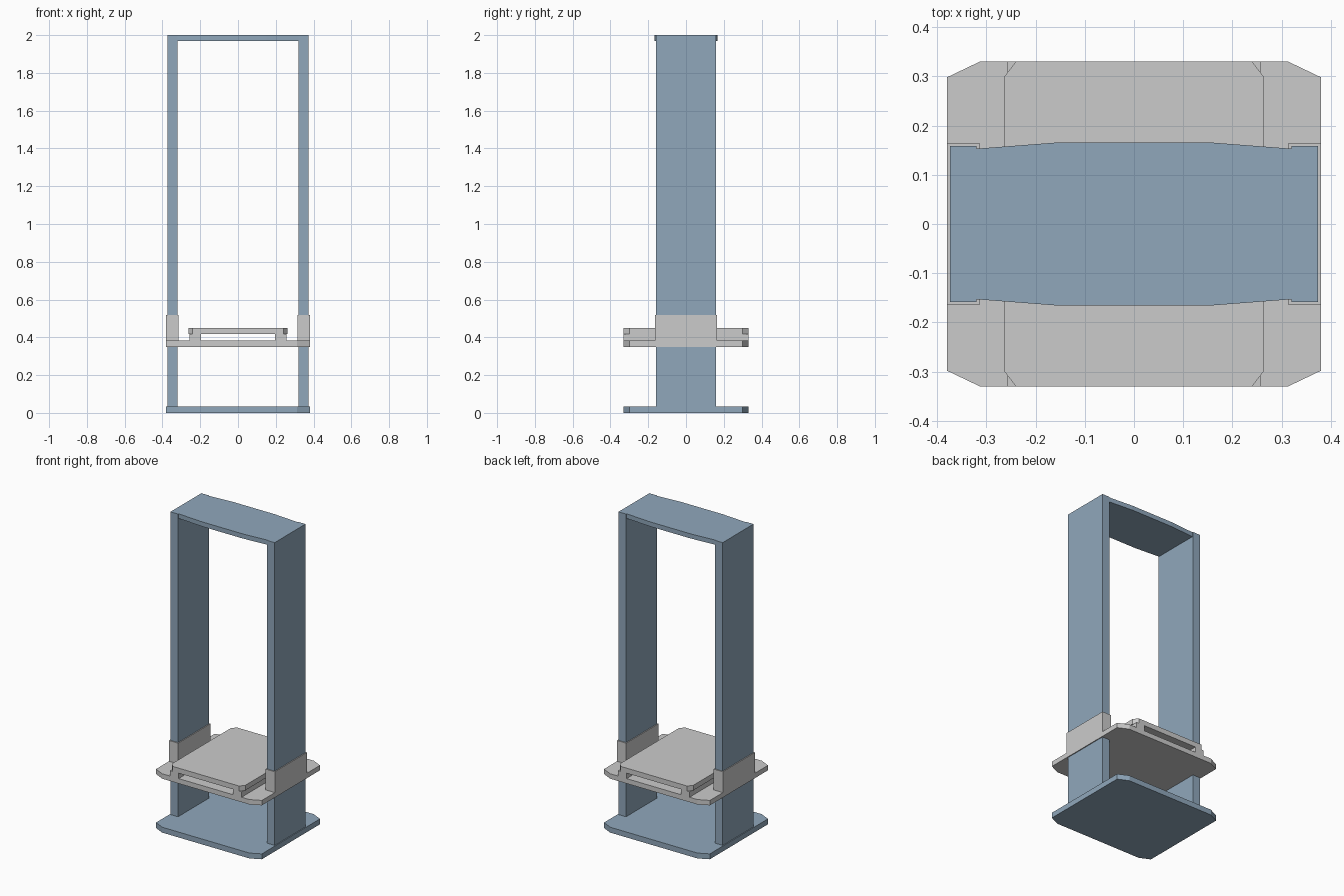
import bpy, bmesh

if "Cube" in bpy.data.objects:
    bpy.data.objects.remove(bpy.data.objects["Cube"])

steel = bpy.data.materials.new("blue_grey_steel")
steel.diffuse_color = (0.28, 0.39, 0.5, 1)
steel.use_nodes = True
steel.node_tree.nodes["Principled BSDF"].inputs["Base Color"].default_value = steel.diffuse_color


def prism(name, outline, z0, z1, mat=None):
    """Extrude a flat outline (x, y) from z0 to z1."""
    bm = bmesh.new()
    face = bm.faces.new([bm.verts.new((x, y, z0)) for x, y in outline])
    top = bmesh.ops.extrude_face_region(bm, geom=[face])["geom"]
    for v in top:
        if isinstance(v, bmesh.types.BMVert):
            v.co.z = z1
    bmesh.ops.recalc_face_normals(bm, faces=bm.faces)
    mesh = bpy.data.meshes.new(name)
    bm.to_mesh(mesh)
    bm.free()
    obj = bpy.data.objects.new(name, mesh)
    bpy.context.collection.objects.link(obj)
    if mat:
        mesh.materials.append(mat)
    return obj


def mirrored(quarter):
    """Complete an outline from its +x +y quarter, listed counter-clockwise."""
    half = quarter + [(-x, y) for x, y in reversed(quarter)]
    return half + [(-x, -y) for x, y in half]


def box(name, x0, x1, y, z0, z1, mat=None):
    return prism(name, [(x0, -y), (x1, -y), (x1, y), (x0, y)], z0, z1, mat)


plate = mirrored([(0.38, 0.298), (0.313, 0.33)])

# Fixed frame: base, posts and bowed top beam
prism("base_plate", plate, 0, 0.035, steel)
prism("top_beam", mirrored([(0.32, 0.153), (0.15, 0.166)]), 1.97, 2, steel)

# Sliding carriage: chamfered plate and raised seat
prism("carriage_plate", plate, 0.35, 0.382)
prism("seat", mirrored([(0.263, 0.3), (0.24, 0.33)]), 0.417, 0.45)

# Paired parts: posts, post sleeves and seat rails
for side, s in (("left", -1), ("right", 1)):
    def pair(name, a, b, y, z0, z1, mat=None):
        box(f"{side}_{name}", min(s * a, s * b), max(s * a, s * b), y, z0, z1, mat)

    pair("post", 0.32, 0.374, 0.158, 0.035, 2, steel)
    pair("sleeve", 0.314, 0.38, 0.165, 0.35, 0.517)
    pair("seat_rail", 0.195, 0.257, 0.33, 0.382, 0.417)
